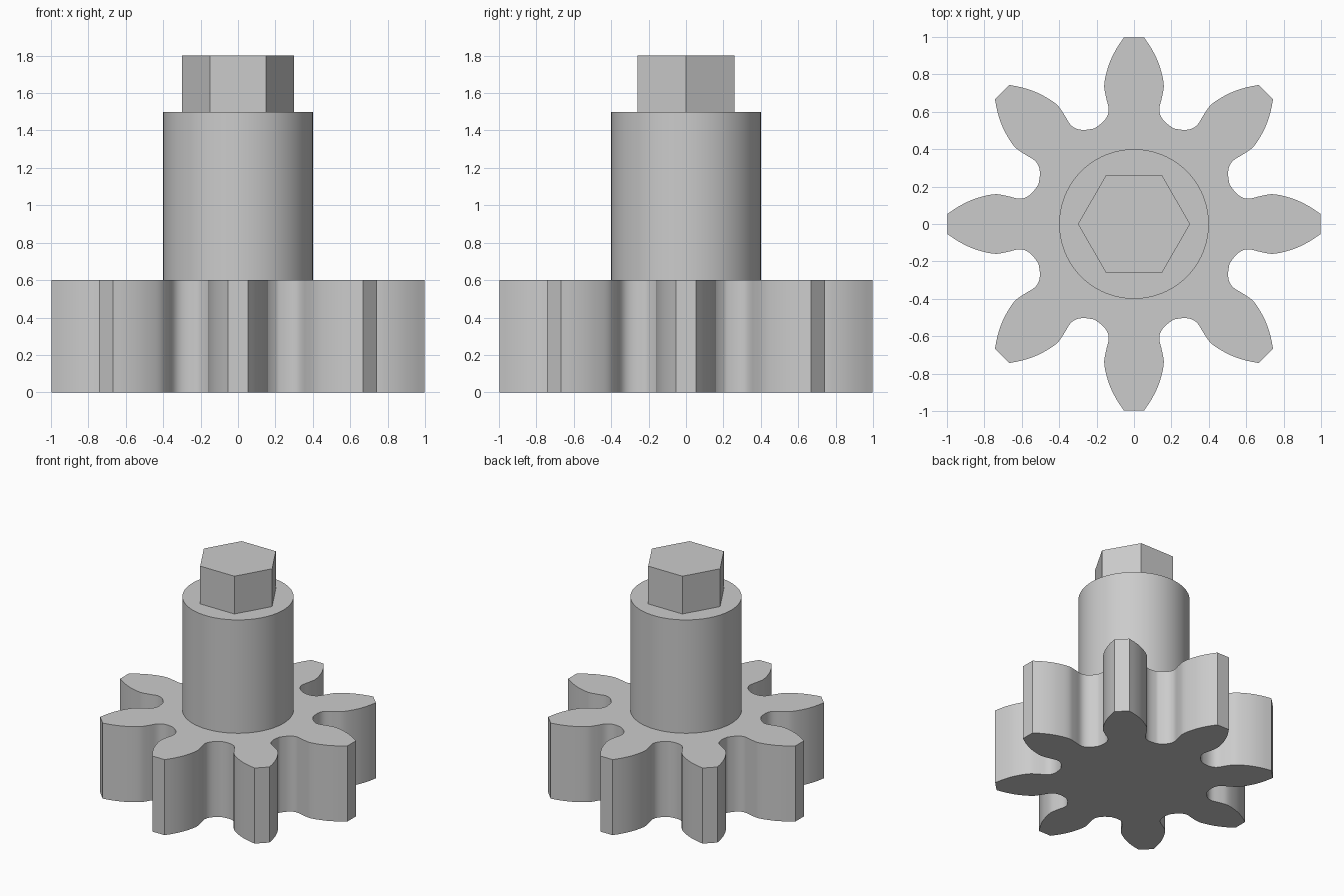
import bpy, bmesh, math
from mathutils import Matrix, Vector

cube = bpy.data.objects.get("Cube")
if cube:
    bpy.data.objects.remove(cube, do_unlink=True)

TEETH = 8

steel = bpy.data.materials.new("plain grey")
steel.use_nodes = True
grey = (0.6, 0.6, 0.6, 1)
steel.diffuse_color = grey
steel.node_tree.nodes["Principled BSDF"].inputs["Base Color"].default_value = grey


def prism(name, outline, bottom, top, smooth=True):
    """Extrude a closed counter-clockwise outline from bottom to top."""
    bm = bmesh.new()
    base = bm.faces.new([bm.verts.new((p.x, p.y, bottom)) for p in outline])
    side = bmesh.ops.extrude_face_region(bm, geom=[base], use_keep_orig=True)
    moved = [g for g in side["geom"] if isinstance(g, bmesh.types.BMVert)]
    bmesh.ops.translate(bm, verts=moved, vec=(0, 0, top - bottom))
    bmesh.ops.recalc_face_normals(bm, faces=bm.faces)
    mesh = bpy.data.meshes.new(name)
    bm.to_mesh(mesh)
    bm.free()
    mesh.materials.append(steel)
    obj = bpy.data.objects.new(name, mesh)
    bpy.context.collection.objects.link(obj)
    if smooth:
        bpy.ops.object.select_all(action='DESELECT')
        obj.select_set(True)
        bpy.context.view_layer.objects.active = obj
        bpy.ops.object.shade_smooth_by_angle(angle=math.radians(25))
    return obj


def polygon(radius, sides):
    return [Vector((radius * math.cos(math.tau * i / sides),
                    radius * math.sin(math.tau * i / sides))) for i in range(sides)]


def spline(points, steps):
    """Smooth curve through the points, excluding the last one."""
    result = []
    for i in range(len(points) - 1):
        a, b = points[i], points[i + 1]
        before = points[i - 1] if i else 2 * a - b
        after = points[i + 2] if i + 2 < len(points) else 2 * b - a
        for s in range(steps):
            t = s / steps
            result.append(0.5 * (2 * a + (b - before) * t
                                 + (2 * before - 5 * a + 4 * b - after) * t ** 2
                                 + (3 * a - before - 3 * b + after) * t ** 3))
    return result


def gear_outline():
    # One flank of the tooth on +x, from the tip down to the valley
    flank = [Vector(p) for p in ((0.998, 0.054), (0.93, 0.098), (0.85, 0.135),
                                 (0.75, 0.159), (0.68, 0.15), (0.61, 0.135),
                                 (0.56, 0.153), (0.52, 0.198))]
    # Mirror the lower end across the valley line into the next tooth
    pitch = math.tau / TEETH
    turn = Matrix.Rotation(pitch, 2)
    next_flank = [turn @ Vector((p.x, -p.y)) for p in reversed(flank)]
    section = spline(flank + next_flank, 4) + [next_flank[-1]]
    return [Matrix.Rotation(pitch * i, 2) @ p for i in range(TEETH) for p in section]


# Toothed base
prism("pinion_gear", gear_outline(), 0, 0.6)

# Round shaft and hexagonal drive end
prism("shaft", polygon(0.4, 96), 0.59, 1.5)
prism("hex_drive", polygon(0.3, 6), 1.49, 1.8, smooth=False)
